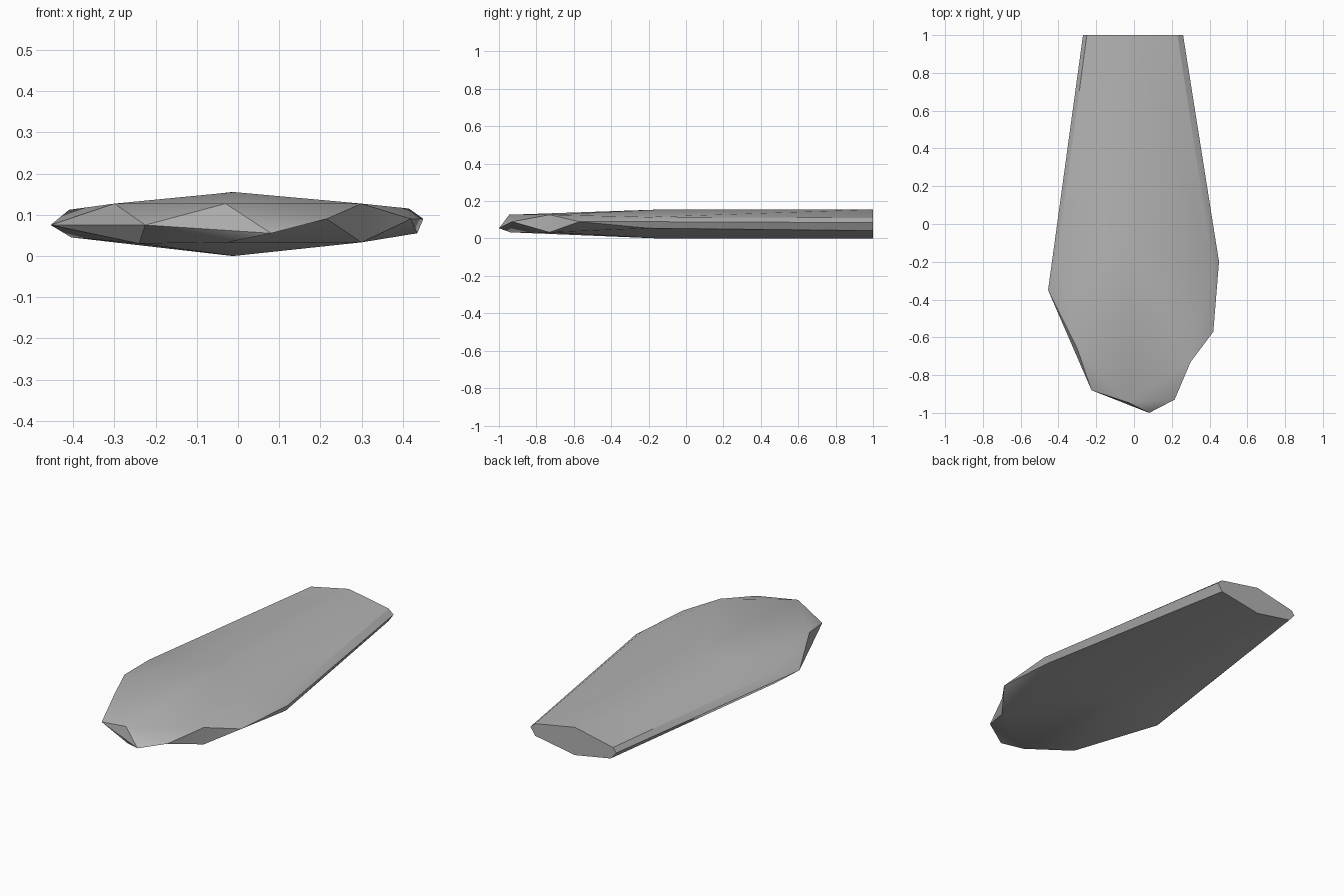
import bpy, bmesh, math

cube = bpy.data.objects.get("Cube")
if cube:
    bpy.data.objects.remove(cube, do_unlink=True)

# One plain stone grey
stone = bpy.data.materials.new("stone_grey")
stone.use_nodes = True
grey = (0.45, 0.45, 0.45, 1)
stone.diffuse_color = grey
bsdf = stone.node_tree.nodes["Principled BSDF"]
bsdf.inputs["Base Color"].default_value = grey
bsdf.inputs["Roughness"].default_value = 0.8

# Widest chipped edge, from the tail round the nose and back to the tail
edge = [(-.27, 1, .08), (-.455, -.35, .075), (-.225, -.88, .075), (.08, -1, .055),
        (.215, -.93, .09), (.42, -.57, .09), (.45, -.2, .09), (.26, 1, .085)]
# Upper and lower rims, and the central ridges
upper = [(-.25, 1, .105), (-.41, -.2, .112), (-.3, -.66, .127), (-.03, -.945, .127),
         (.3, -.73, .127), (.415, -.2, .115), (.23, 1, .11)]
lower = [(-.235, 1, .04), (-.405, -.2, .045), (-.24, -.78, .03), (-.025, -.94, .033),
         (.3, -.73, .033), (.435, -.2, .055), (.23, 1, .042)]
upper_ridge = [(-.015, 1, .155), (-.01, -.14, .155)]
lower_ridge = [(-.015, 1, 0), (-.01, -.14, 0)]

bm = bmesh.new()
add = lambda points: [bm.verts.new(p) for p in points]
M, T, B = add(edge), add(upper), add(lower)
RT, RB = add(upper_ridge), add(lower_ridge)
face = lambda *v: bm.faces.new(v)

for rim, (tail, crown) in ((T, RT), (B, RB)):
    # Broad face: two long tail panels and a fan round the nose
    face(tail, rim[0], rim[1], crown)
    face(tail, crown, rim[5], rim[6])
    for a, b in zip(rim[1:5], rim[2:6]):
        face(crown, a, b)
    # Chipped facets between the rim and the edge
    r0, r1, r2, r3, r4, r5, r6 = rim
    face(r0, M[0], M[1], r1)
    face(r1, M[1], r2)
    face(r2, M[1], M[2])
    face(r2, M[2], r3)
    face(r3, M[2], M[3])
    face(r3, M[3], M[4])
    face(r3, M[4], r4)
    face(r4, M[5], r5)
    face(r5, M[5], M[6])
    face(r5, M[6], M[7], r6)

# Notch in the edge beside the nose, and the flat tail end
face(T[4], M[4], B[4])
face(T[4], B[4], M[5])
face(RT[0], T[6], M[7], B[6], RB[0], B[0], M[0], T[0])

bmesh.ops.recalc_face_normals(bm, faces=bm.faces[:])
mesh = bpy.data.meshes.new("stone_blade")
bm.to_mesh(mesh)
bm.free()
mesh.materials.append(stone)
blade = bpy.data.objects.new("stone_blade", mesh)
bpy.context.collection.objects.link(blade)

# Soft broad faces, crisp chipped edges
bpy.ops.object.select_all(action='DESELECT')
blade.select_set(True)
bpy.context.view_layer.objects.active = blade
bpy.ops.object.shade_smooth_by_angle(angle=math.radians(30))
